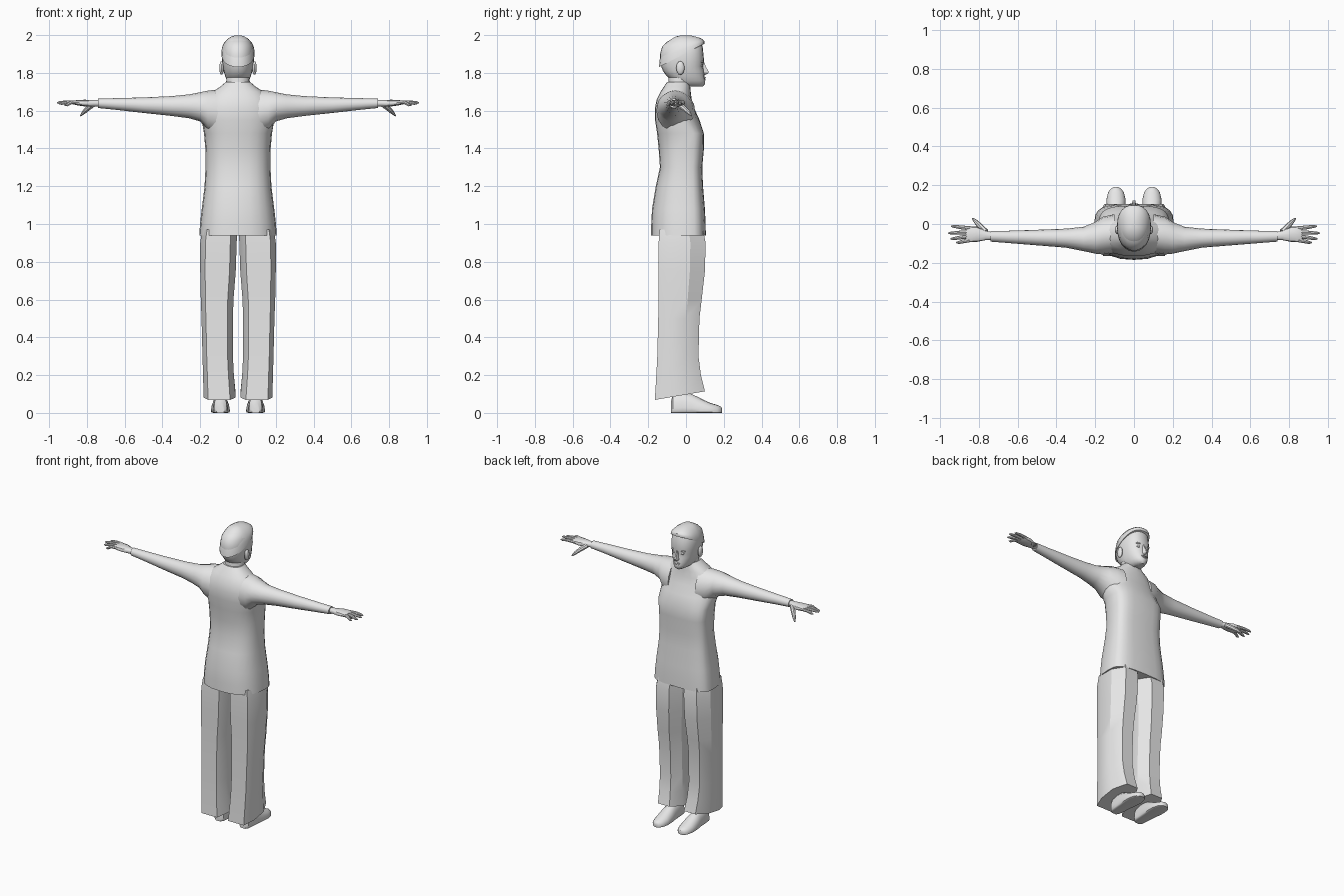
import bpy, bmesh, math
from mathutils import Vector

cube = bpy.data.objects.get("Cube")
if cube:
    bpy.data.objects.remove(cube, do_unlink=True)

grey = bpy.data.materials.new("plain grey")
grey.use_nodes = True
grey.diffuse_color = (0.8, 0.8, 0.8, 1)
grey.node_tree.nodes["Principled BSDF"].inputs["Base Color"].default_value = (0.8, 0.8, 0.8, 1)


def finish(name, bm, mirror=False, angle=40):
    """Turn a bmesh into a shaded object, optionally mirrored across x = 0."""
    bmesh.ops.recalc_face_normals(bm, faces=bm.faces)
    mesh = bpy.data.meshes.new(name)
    bm.to_mesh(mesh)
    bm.free()
    mesh.materials.append(grey)
    ob = bpy.data.objects.new(name, mesh)
    bpy.context.collection.objects.link(ob)
    bpy.ops.object.select_all(action='DESELECT')
    ob.select_set(True)
    bpy.context.view_layer.objects.active = ob
    bpy.ops.object.shade_smooth_by_angle(angle=math.radians(angle))
    if mirror:
        ob.modifiers.new("mirror", 'MIRROR').use_mirror_merge = False
    return ob


def skin(bm, rings):
    """Bridge rings of points and cap both ends."""
    loops = [[bm.verts.new(p) for p in ring] for ring in rings]
    for a, b in zip(loops, loops[1:]):
        for i in range(len(a)):
            j = (i + 1) % len(a)
            bm.faces.new((a[i], a[j], b[j], b[i]))
    bm.faces.new(loops[0])
    bm.faces.new(loops[-1])


def loft(name, rings, **kw):
    bm = bmesh.new()
    skin(bm, rings)
    return finish(name, bm, **kw)


def oval(a0, a1, b0, b1, mid=None, e_hi=2.0, e_lo=2.0, n=20):
    """2D rounded section between two extents; widest at b = mid."""
    ca, ra = (a0 + a1) / 2, (a1 - a0) / 2
    mid = (b0 + b1) / 2 if mid is None else mid
    pts = []
    for i in range(n):
        t = 2 * math.pi * i / n
        c, s = math.cos(t), math.sin(t)
        e = e_hi if s >= 0 else e_lo
        rb = b1 - mid if s >= 0 else mid - b0
        pts.append((ca + ra * math.copysign(abs(c) ** (2 / e), c),
                    mid + rb * math.copysign(abs(s) ** (2 / e), s)))
    return pts


def upright(rows, **kw):
    """Rings stacked in z from rows of (z, half width, back y, front y)."""
    return [[Vector((x, y, z)) for x, y in oval(-w, w, y0, y1, **kw)]
            for z, w, y0, y1 in rows]


def ball(name, loc, size, mirror=False):
    bm = bmesh.new()
    bmesh.ops.create_uvsphere(bm, u_segments=12, v_segments=8, radius=1)
    for v in bm.verts:
        v.co = Vector(v.co[k] * size[k] + loc[k] for k in range(3))
    return finish(name, bm, mirror)


def tube(bm, path, radii, n=8):
    """Tapered round tube along a short path."""
    path = [Vector(p) for p in path]
    rings = []
    for i, p in enumerate(path):
        d = path[min(i + 1, len(path) - 1)] - path[max(i - 1, 0)]
        q = d.to_track_quat('Z', 'Y')
        rings.append([p + q @ Vector((radii[i] * math.cos(2 * math.pi * k / n),
                                      radii[i] * math.sin(2 * math.pi * k / n), 0))
                      for k in range(n)])
    skin(bm, rings)


# Long tunic: flared hem, waist, chest and sloping shoulders
tunic = [(0.94, .205, -.185, .105), (1.0, .201, -.184, .104), (1.08, .192, -.18, .1),
         (1.2, .177, -.16, .09), (1.3, .172, -.138, .086), (1.4, .173, -.145, .095),
         (1.48, .18, -.153, .094), (1.55, .192, -.164, .072), (1.61, .19, -.165, .045),
         (1.66, .17, -.155, .03), (1.70, .135, -.135, .025), (1.73, .09, -.115, .022),
         (1.752, .065, -.1, .02)]
rings = upright(tunic[:7], mid=0.0, e_hi=3.2, e_lo=2.5, n=24)
rings += upright(tunic[7:], mid=-.05, e_hi=2.3, e_lo=2.3, n=24)
loft("tunic", rings)

# Sleeves, flaring into the shoulders
arm = [(.10, -.15, .05, 1.46, 1.712), (.16, -.157, .038, 1.495, 1.706),
       (.20, -.153, .01, 1.543, 1.698), (.26, -.14, -.014, 1.56, 1.686),
       (.35, -.122, -.024, 1.572, 1.677), (.5, -.11, -.03, 1.588, 1.67),
       (.65, -.098, -.035, 1.605, 1.666), (.74, -.091, -.036, 1.614, 1.664)]
loft("sleeves", [[Vector((x, y, z)) for y, z in oval(y0, y1, z0, z1, n=16)]
                 for x, y0, y1, z0, z1 in arm], mirror=True)

# Hands: palm, four fingers and a lowered thumb
bm = bmesh.new()
palm = [(.72, -.08, -.045, 1.622, 1.656), (.765, -.083, -.035, 1.622, 1.656),
        (.81, -.092, -.014, 1.622, 1.658), (.85, -.094, -.012, 1.628, 1.657),
        (.868, -.088, -.018, 1.633, 1.652)]
skin(bm, [[Vector((x, y, z)) for y, z in oval(y0, y1, z0, z1, e_hi=2.6, e_lo=2.6, n=12)]
          for x, y0, y1, z0, z1 in palm])
for y0, x1, y1, z1 in ((-.083, .918, -.096, 1.628), (-.063, .947, -.076, 1.636),
                       (-.042, .958, -.047, 1.641), (-.022, .943, -.012, 1.638)):
    tube(bm, [(.845, y0, 1.643), ((.845 + x1) / 2, (y0 + y1) / 2, 1.645),
              (x1 - .012, y1, z1 + .002), (x1, y1, z1)], [.0105, .0098, .0075, .003])
tube(bm, [(.765, -.04, 1.635), (.795, -.01, 1.612), (.818, .014, 1.59), (.833, .029, 1.573)],
     [.015, .014, .0105, .004])
finish("hands", bm, mirror=True)

# Trousers: creased eight-sided legs with a slanted hem
SECTION = ((-1, .4), (-.5, 1), (.5, 1), (1, .35), (1, -.45), (.72, -1), (-.65, -1), (-1, -.45))
leg = [(.97, .004, .19, -.14, .09), (.9, .007, .2, -.145, .104), (.75, .012, .2, -.145, .1),
       (.6, .024, .197, -.145, .083), (.5, .027, .193, -.147, .071),
       (.3, .027, .188, -.152, .066), (.2, .022, .185, -.157, .079),
       (.097, .012, .182, -.165, .1)]
rings = []
for k, (z, xi, xo, y0, y1) in enumerate(leg):
    slope = .17 if k == len(leg) - 1 else 0
    cx, rx, cy, ry = (xi + xo) / 2, (xo - xi) / 2, (y0 + y1) / 2, (y1 - y0) / 2
    rings.append([Vector((cx + rx * u, cy + ry * v, z + slope * (cy + ry * v)))
                  for u, v in SECTION])
loft("trouser_legs", rings, mirror=True, angle=30)

# Shoes: flat sole, high heel end, low toe
shoe = [(-.08, .02, .06), (-.068, .034, .1), (-.02, .04, .11), (.03, .043, .1),
        (.075, .049, .078), (.125, .05, .054), (.165, .04, .042), (.183, .026, .034),
        (.19, .012, .026)]
loft("shoes", [[Vector((x, y, z)) for x, z in
                oval(.093 - w, .093 + w, 0, h, mid=h * .25, e_hi=2.1, e_lo=6, n=16)]
               for y, w, h in shoe], mirror=True)

# Neck
loft("neck", upright([(1.68, .068, -.1, .02), (1.74, .063, -.094, .02),
                      (1.80, .06, -.09, .035)], n=16))

# Head: jaw, cheeks and brow
head = [(1.728, .026, .03, .088), (1.74, .046, -.02, .1), (1.758, .058, -.06, .102),
        (1.78, .067, -.1, .098), (1.81, .076, -.122, .095), (1.835, .08, -.132, .09),
        (1.86, .084, -.138, .096), (1.9, .085, -.138, .092), (1.94, .079, -.126, .088),
        (1.965, .066, -.1, .078), (1.982, .045, -.07, .055), (1.99, .02, -.03, .025)]
loft("head", upright(head, mid=-.01, e_hi=2.3, e_lo=2.1, n=24))

# Hair: a thin tilted cap, low at the nape and raised at the forehead
hair = [(1.905, .088, -.143, .097), (1.93, .086, -.138, .098), (1.955, .076, -.12, .096),
        (1.978, .058, -.088, .08), (1.992, .036, -.055, .052), (1.999, .014, -.025, .02)]
rings = upright(hair, mid=-.015, e_hi=2.4, e_lo=2.1, n=24)
for ring, tilt in zip(rings, (.52, .36, .18, .06, 0, 0)):
    for v in ring:
        v.z += tilt * min(v.y, .09)
loft("hair", rings)

# Face details and ears
bm = bmesh.new()
skin(bm, [[Vector((x, y, z)) for x, y in ((-w, .075), (-w * .4, d), (w * .4, d), (w, .075))]
          for z, w, d in ((1.788, .012, .098), (1.797, .018, .116), (1.806, .016, .121),
                          (1.83, .01, .106), (1.855, .01, .098))])
finish("nose", bm, angle=60)
ball("eyes", (.031, .08, 1.838), (.014, .009, .007), True)
ball("eyebrows", (.032, .083, 1.858), (.021, .011, .006), True)
ball("upper_lip", (0, .095, 1.774), (.022, .01, .005))
ball("lower_lip", (0, .094, 1.765), (.018, .01, .005))
ball("ears", (.087, -.03, 1.826), (.012, .022, .036), True)
